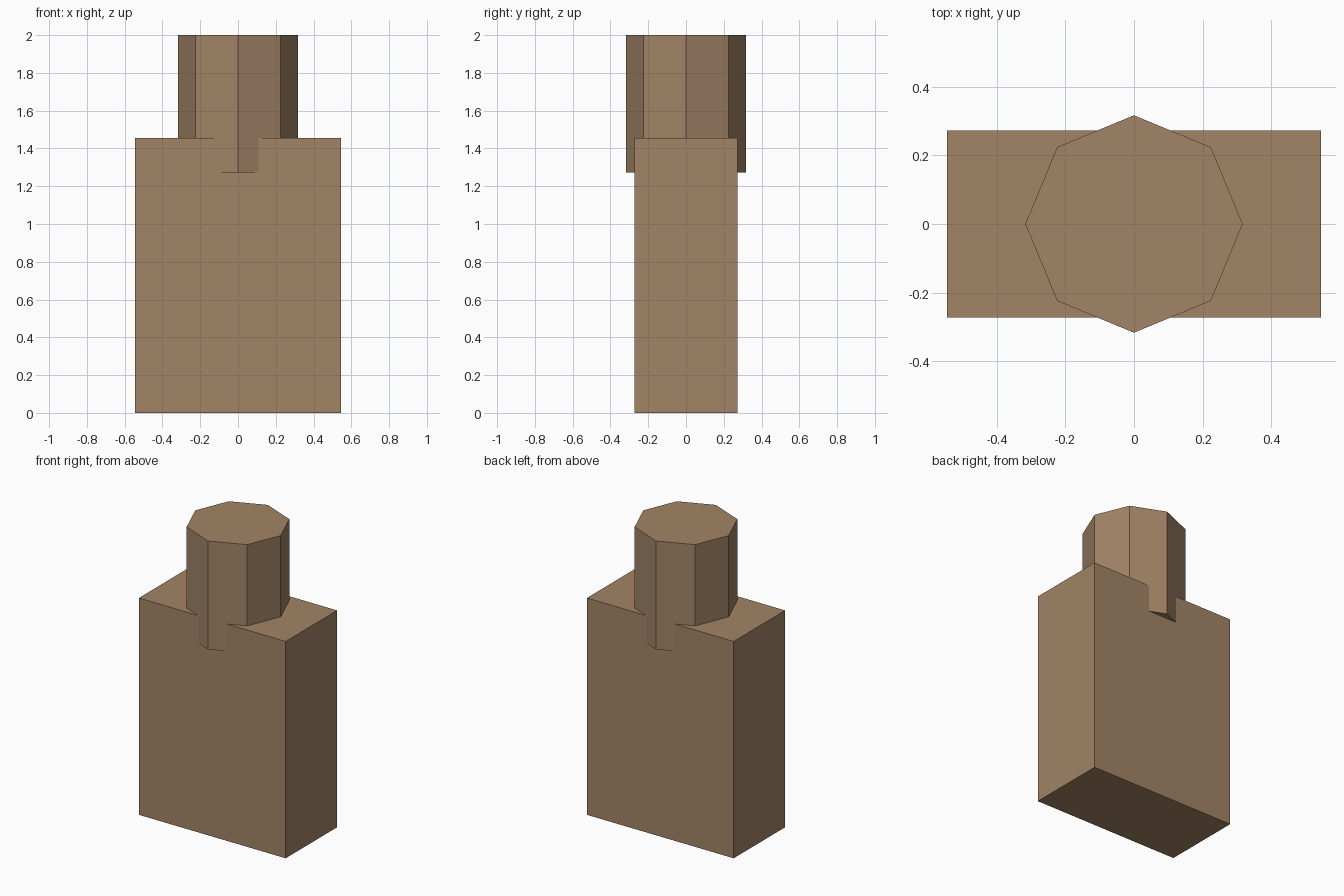
import bpy

if "Cube" in bpy.data.objects:
    bpy.data.objects.remove(bpy.data.objects["Cube"])

brown = bpy.data.materials.new("warm_brown")
brown.diffuse_color = (0.36, 0.23, 0.133, 1)
brown.use_nodes = True
brown.node_tree.nodes["Principled BSDF"].inputs["Base Color"].default_value = brown.diffuse_color


def finish(name):
    obj = bpy.context.object
    obj.name = name
    obj.data.materials.append(brown)
    return obj


# Rectangular body standing on the ground
BODY = (1.09, 0.545, 1.455)
bpy.ops.mesh.primitive_cube_add(size=1, location=(0, 0, BODY[2] / 2))
bpy.context.object.scale = BODY
bpy.ops.object.transform_apply(location=False, rotation=False, scale=True)
finish("body")

# Octagonal neck, sunk into the body with corners pointing front and back
BOTTOM, TOP = 1.273, 2.0
bpy.ops.mesh.primitive_cylinder_add(vertices=8, radius=0.317, depth=TOP - BOTTOM,
                                    location=(0, 0, (TOP + BOTTOM) / 2))
finish("neck")
